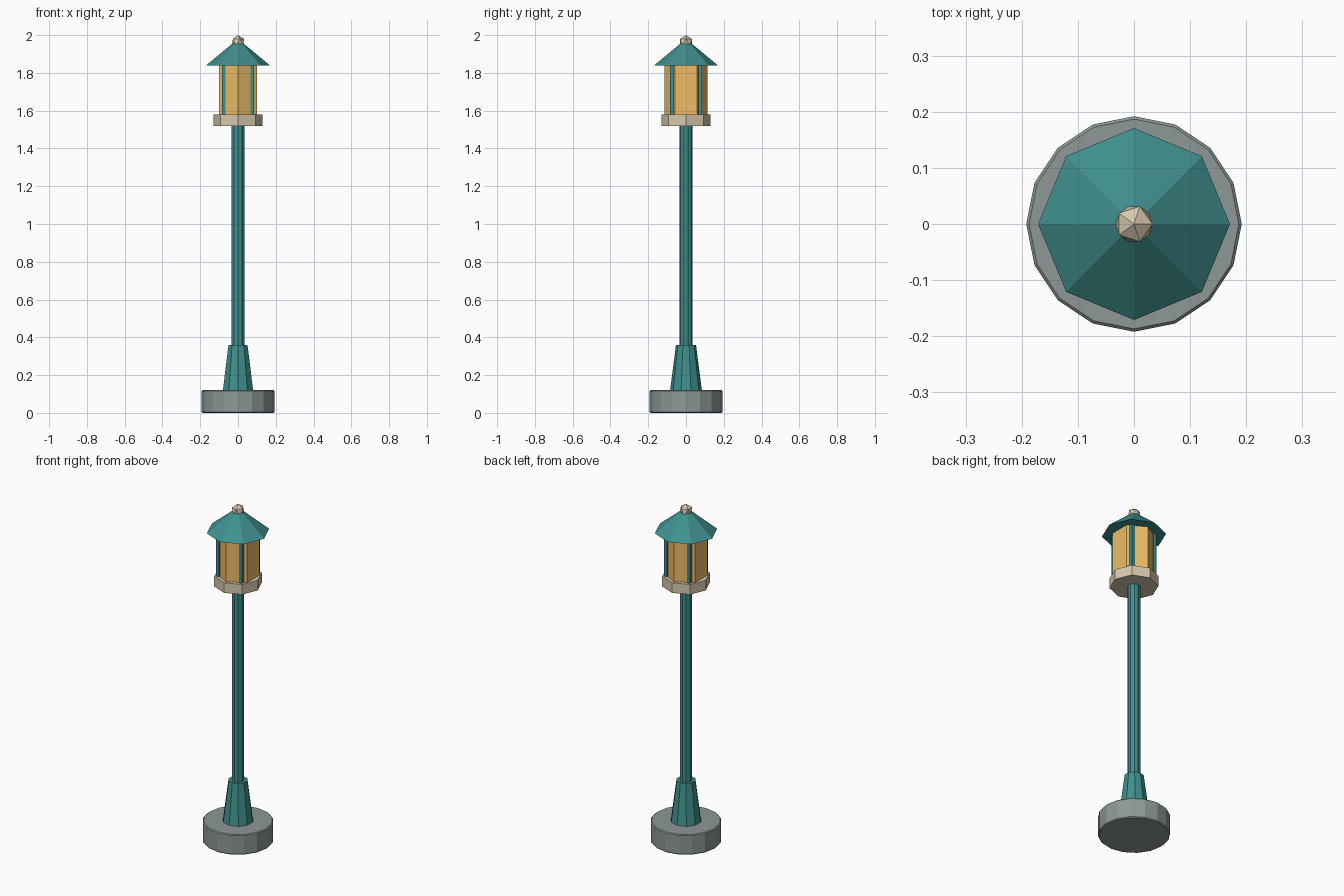
import bpy
from math import pi

if "Cube" in bpy.data.objects:
    bpy.data.objects.remove(bpy.data.objects["Cube"])


def material(name, rgb):
    m = bpy.data.materials.new(name)
    m.diffuse_color = (*rgb, 1)
    m.use_nodes = True
    m.node_tree.nodes["Principled BSDF"].inputs["Base Color"].default_value = m.diffuse_color
    return m


teal = material("teal_paint", (0.05, 0.28, 0.27))
cream = material("cream_trim", (0.68, 0.58, 0.42))
amber = material("amber_glass", (0.85, 0.50, 0.13))
stone = material("grey_stone", (0.27, 0.31, 0.31))


def finish(name, mat, bevel=0):
    ob = bpy.context.object
    ob.name = name
    ob.data.materials.append(mat)
    if bevel:
        mod = ob.modifiers.new("edge", 'BEVEL')
        mod.width = bevel
        mod.segments = 1
        mod.limit_method = 'ANGLE'
        mod.angle_limit = pi / 4 * 1.2
    return ob


def frustum(name, sides, r1, r2, z1, z2, mat, bevel=0):
    bpy.ops.mesh.primitive_cone_add(vertices=sides, radius1=r1, radius2=r2,
                                    depth=z2 - z1, location=(0, 0, (z1 + z2) / 2))
    return finish(name, mat, bevel)


# Foot and post
frustum("stone_foot", 16, 0.192, 0.192, 0, 0.12, stone, 0.005)
frustum("post_collar", 10, 0.084, 0.053, 0.12, 0.36, teal)
frustum("post", 10, 0.035, 0.035, 0.34, 1.53, teal)

# Lantern
frustum("lantern_tray", 8, 0.13, 0.13, 1.52, 1.58, cream)
frustum("lantern_glass", 6, 0.115, 0.115, 1.58, 1.84, amber)
for i, (sx, sy) in enumerate([(1, 1), (-1, 1), (-1, -1), (1, -1)]):
    bpy.ops.mesh.primitive_cube_add(size=1, location=(0.075 * sx, 0.075 * sy, 1.71))
    bpy.context.object.scale = (0.02, 0.02, 0.26)
    finish(f"lantern_bar_{i + 1}", teal)

# Roof and finial
frustum("lantern_roof", 8, 0.171, 0.03, 1.838, 1.955, teal)
bpy.ops.mesh.primitive_ico_sphere_add(subdivisions=1, radius=0.037, location=(0, 0, 1.963))
finish("roof_finial", cream)
